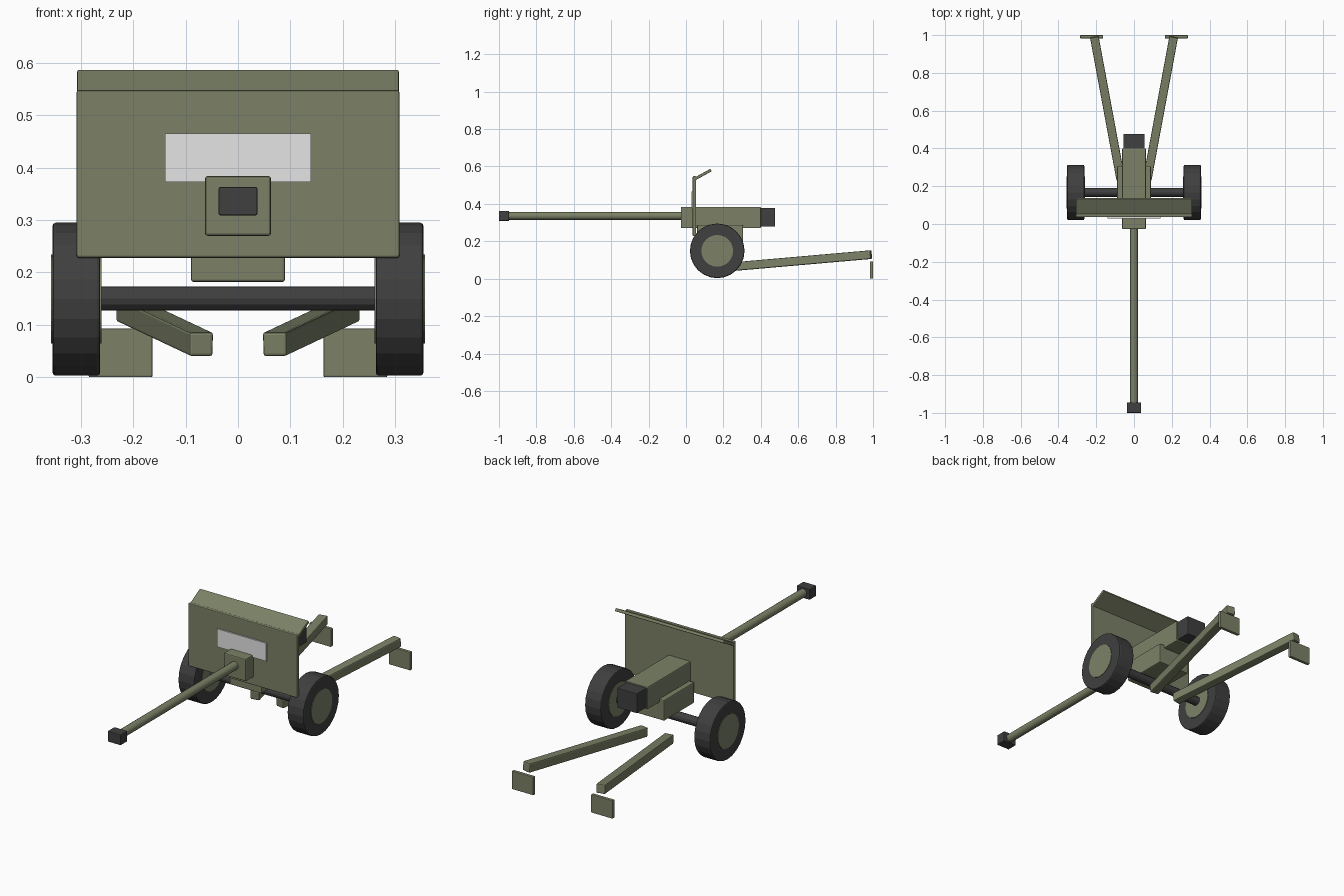
import bpy
import math
from mathutils import Vector

cube = bpy.data.objects.get("Cube")
if cube:
    bpy.data.objects.remove(cube, do_unlink=True)


def material(name, rgb):
    m = bpy.data.materials.new(name)
    m.use_nodes = True
    m.diffuse_color = (*rgb, 1)
    m.node_tree.nodes["Principled BSDF"].inputs["Base Color"].default_value = (*rgb, 1)
    return m


GREEN = material("olive green", (0.2, 0.222, 0.135))
DARK = material("dark rubber", (0.05, 0.05, 0.05))
PALE = material("pale grey", (0.78, 0.78, 0.78))


def finish(name, mat, bevel):
    ob = bpy.context.object
    ob.name = name
    ob.data.materials.append(mat)
    bpy.ops.object.transform_apply(location=False, rotation=False, scale=True)
    if bevel:
        mod = ob.modifiers.new("soft edges", 'BEVEL')
        mod.width = bevel
        mod.segments = 2
        mod.limit_method = 'ANGLE'
        mod.angle_limit = math.radians(40)
    return ob


def box(name, xs, ys, zs, mat, bevel=0.005):
    spans = (xs, ys, zs)
    bpy.ops.mesh.primitive_cube_add(size=1, location=[sum(s) / 2 for s in spans])
    bpy.context.object.scale = [s[1] - s[0] for s in spans]
    return finish(name, mat, bevel)


def beam(name, a, b, width, height, mat, bevel=0.005):
    """Box running from point a to point b."""
    a, b = Vector(a), Vector(b)
    d = b - a
    bpy.ops.mesh.primitive_cube_add(size=1, location=(a + b) / 2)
    ob = bpy.context.object
    ob.scale = (width, d.length, height)
    ob.rotation_euler = (math.atan2(d.z, math.hypot(d.x, d.y)), 0, math.atan2(-d.x, d.y))
    return finish(name, mat, bevel)


def rod(name, centre, radius, length, axis, sides, mat, bevel=0):
    turn = (0, math.pi / 2, 0) if axis == 'x' else (math.pi / 2, 0, 0)
    bpy.ops.mesh.primitive_cylinder_add(vertices=sides, radius=radius, depth=length,
                                        location=centre, rotation=turn)
    return finish(name, mat, bevel)


# Gun
rod("barrel", (0, -0.49, 0.336), 0.021, 0.97, 'y', 16, GREEN)
bpy.ops.object.shade_smooth_by_angle()
box("muzzle_block", (-0.037, 0.037), (-1, -0.945), (0.309, 0.363), DARK, 0.003)
box("cradle", (-0.063, 0.063), (-0.027, 0.4), (0.27, 0.384), GREEN)
box("breech", (-0.056, 0.056), (0.395, 0.477), (0.278, 0.378), DARK, 0.003)
box("saddle", (-0.09, 0.09), (0.06, 0.305), (0.182, 0.288), GREEN)

# Shield with its tilted upper flap and pale plate
box("shield", (-0.308, 0.308), (0.036, 0.054), (0.228, 0.548), GREEN, 0.004)
beam("shield_flap", (0, 0.045, 0.532), (0, 0.134, 0.581), 0.614, 0.015, GREEN, 0.003)
box("shield_plate", (-0.139, 0.139), (0.029, 0.037), (0.373, 0.465), PALE, 0)

# Running gear
rod("axle", (0, 0.167, 0.15), 0.023, 0.56, 'x', 12, DARK)
for side, s in (("left", 1), ("right", -1)):
    hub_centre = (s * 0.3085, 0.167, 0.149)
    rod(side + "_tyre", hub_centre, 0.146, 0.091, 'x', 24, DARK, 0.006)
    rod(side + "_hub", hub_centre, 0.085, 0.096, 'x', 24, GREEN)
    # Split trail and ground spade
    beam(side + "_trail", (s * 0.07, 0.235, 0.063), (s * 0.21, 0.99, 0.129),
         0.046, 0.046, GREEN)
    x = s * 0.224
    box(side + "_spade", (x - 0.061, x + 0.061), (0.983, 1.0), (0, 0.093), GREEN, 0.003)
